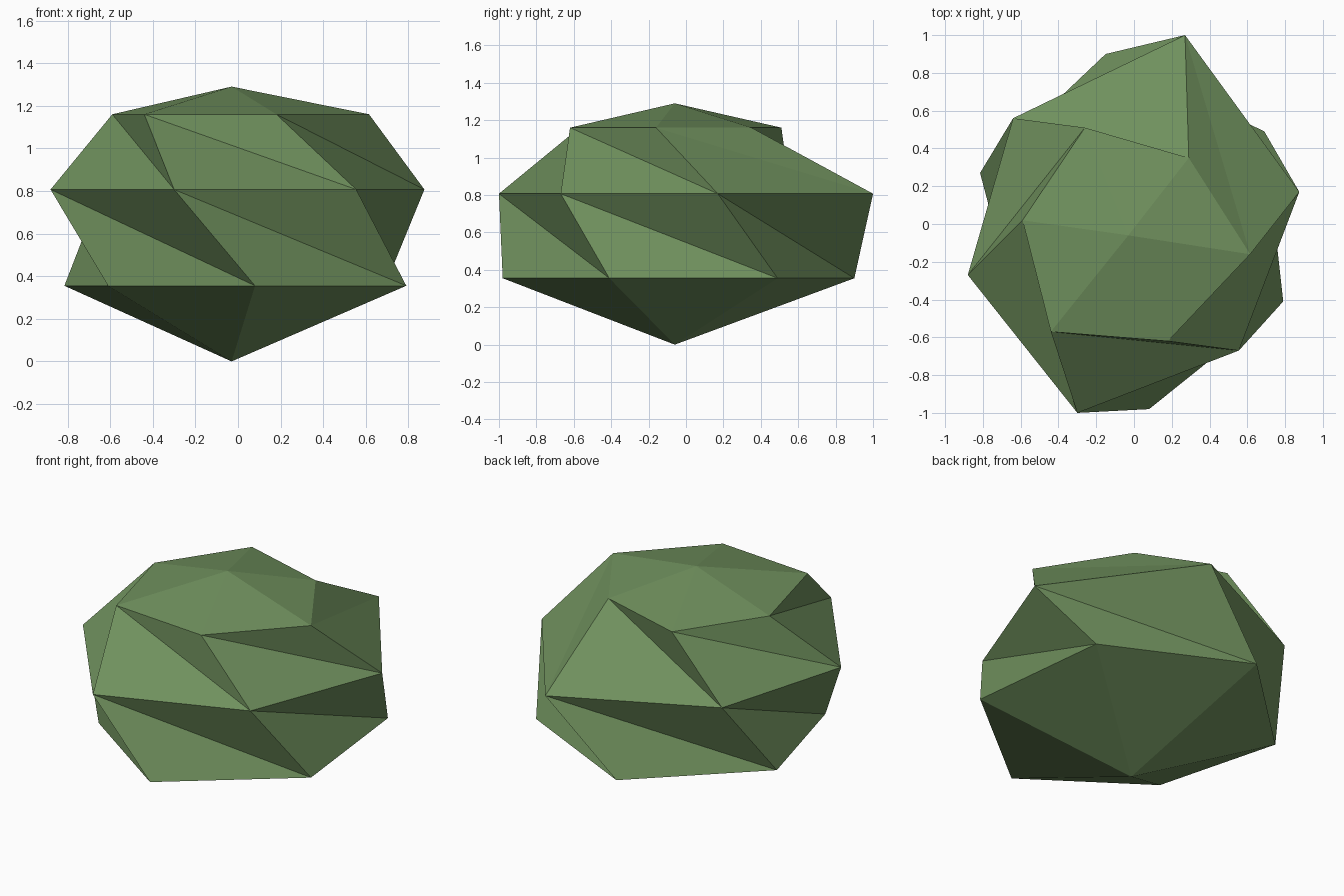
import bpy, bmesh

if "Cube" in bpy.data.objects:
    bpy.data.objects.remove(bpy.data.objects["Cube"])

# One flat leaf colour
leaf = bpy.data.materials.new("leaf_green")
leaf.diffuse_color = (0.16, 0.28, 0.11, 1.0)
leaf.use_nodes = True
leaf.node_tree.nodes["Principled BSDF"].inputs["Base Color"].default_value = leaf.diffuse_color

# Irregular six-sided rings, listed counter-clockwise from bottom to top;
# each ring is twisted back against the one below
CENTRE = (-0.03, -0.06)
RINGS = [
    (0.355, [(0.08, -0.98), (0.79, -0.41), (0.69, 0.49),
             (-0.15, 0.90), (-0.815, 0.27), (-0.61, -0.50)]),
    (0.807, [(-0.30, -1.0), (0.555, -0.67), (0.875, 0.17),
             (0.27, 1.0), (-0.64, 0.56), (-0.88, -0.27)]),
    (1.16, [(-0.44, -0.57), (0.18, -0.62), (0.615, -0.16),
            (0.29, 0.35), (-0.26, 0.51), (-0.59, 0.02)]),
]

bm = bmesh.new()
bottom = bm.verts.new((*CENTRE, 0.0))
top = bm.verts.new((*CENTRE, 1.29))
rings = [[bm.verts.new((x, y, z)) for x, y in pts] for z, pts in RINGS]

for k in range(6):
    n = (k + 1) % 6
    # Bottom and top fans
    bm.faces.new((bottom, rings[0][n], rings[0][k]))
    bm.faces.new((top, rings[-1][k], rings[-1][n]))
    # Twisted bands of triangles between rings
    for low, high in zip(rings, rings[1:]):
        bm.faces.new((low[k], low[n], high[k]))
        bm.faces.new((high[k], low[n], high[n]))

mesh = bpy.data.meshes.new("bush_foliage")
bm.to_mesh(mesh)
bm.free()
mesh.materials.append(leaf)
bush = bpy.data.objects.new("bush_foliage", mesh)
bpy.context.collection.objects.link(bush)
